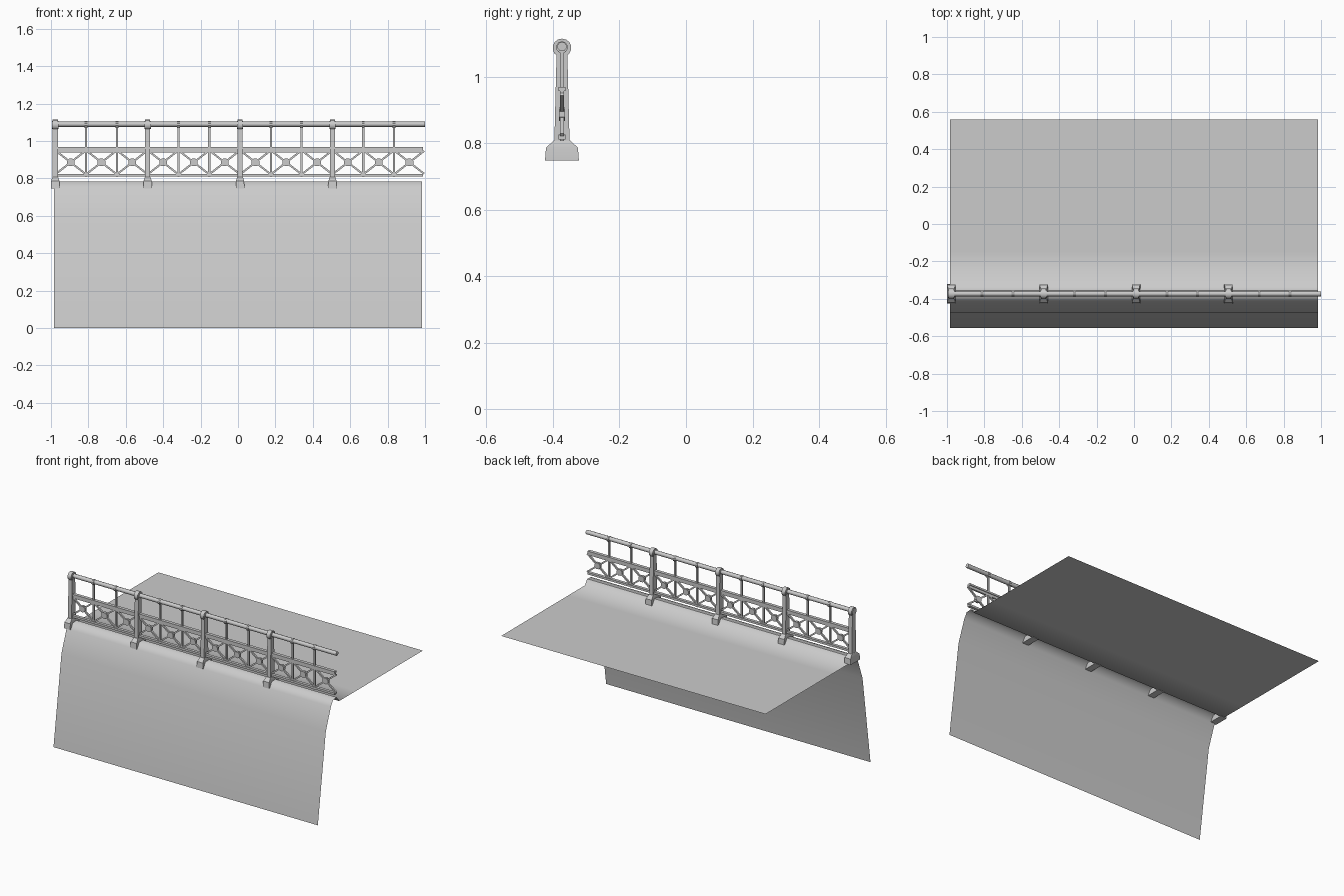
import bpy, bmesh
from math import pi, cos, sin, hypot, atan2
from mathutils import Matrix, Vector

if "Cube" in bpy.data.objects:
    bpy.data.objects.remove(bpy.data.objects["Cube"])

Y = -0.373
POSTS = [-0.977 + 0.494 * i for i in range(4)]
STEP = 0.494 / 3


def finish(name, bm, smooth=None):
    bmesh.ops.recalc_face_normals(bm, faces=bm.faces)
    me = bpy.data.meshes.new(name)
    bm.to_mesh(me)
    bm.free()
    ob = bpy.data.objects.new(name, me)
    bpy.context.collection.objects.link(ob)
    if smooth:
        bpy.ops.object.select_all(action='DESELECT')
        ob.select_set(True)
        bpy.context.view_layer.objects.active = ob
        bpy.ops.object.shade_smooth_by_angle(angle=smooth)
    return ob


def box(bm, c, size, angle=0):
    m = Matrix.Translation(c) @ Matrix.Rotation(angle, 4, 'Y') @ Matrix.Diagonal((*size, 1))
    bmesh.ops.create_cube(bm, size=1, matrix=m)


def cyl(bm, c, r, depth, axis, n=10):
    rot = {'X': Matrix.Rotation(pi / 2, 4, 'Y'), 'Y': Matrix.Rotation(pi / 2, 4, 'X'),
           'Z': Matrix()}[axis]
    bmesh.ops.create_cone(bm, cap_ends=True, segments=n, radius1=r, radius2=r, depth=depth,
                          matrix=Matrix.Translation(c) @ rot @ Matrix.Rotation(pi / n, 4, 'Z'))


def loft(bm, x, sections):
    # stacked rectangles: (z, half x, half y)
    rings = [[bm.verts.new((x + sx * hx, Y + sy * hy, z))
              for sx, sy in ((-1, -1), (1, -1), (1, 1), (-1, 1))] for z, hx, hy in sections]
    for a, b in zip(rings, rings[1:]):
        for i in range(4):
            bm.faces.new((a[i], a[(i + 1) % 4], b[(i + 1) % 4], b[i]))
    bm.faces.new(rings[0][::-1])
    bm.faces.new(rings[-1])


# embankment wall, curb and pavement: one open sheet
profile = [(-0.557, 0), (-0.472, 0.60), (-0.418, 0.745), (-0.395, 0.782), (-0.355, 0.785),
           (-0.33, 0.75), (-0.15, 0.75), (0.56, 0.75)]
bm = bmesh.new()
rows = [[bm.verts.new((x, y, z)) for x in (-0.985, 0.985)] for y, z in profile]
for a, b in zip(rows, rows[1:]):
    bm.faces.new((a[0], a[1], b[1], b[0]))
finish("embankment", bm, 1.0)

# main posts with footing and round head
for i, x in enumerate(POSTS):
    bm = bmesh.new()
    loft(bm, x, [(0.747, 0.023, 0.051), (0.786, 0.022, 0.048), (0.808, 0.015, 0.024)])
    loft(bm, x, [(0.80, 0.0135, 0.023), (1.075, 0.0135, 0.016)])
    cyl(bm, (x, Y, 1.086), 0.028, 0.027, 'X', 14)
    cyl(bm, (x, Y, 1.086), 0.022, 0.034, 'X', 14)
    finish(f"post_{i}", bm, 0.6)

# round handrail
bm = bmesh.new()
x0, x1 = POSTS[0], 1.0
cyl(bm, ((x0 + x1) / 2, Y, 1.09), 0.014, x1 - x0, 'X', 10)
finish("handrail", bm, 0.8)

# middle and lower rails
bm = bmesh.new()
x1 = 0.988
cx, L = (x0 + x1) / 2, x1 - x0
box(bm, (cx, Y, 0.963), (L, 0.022, 0.012))
box(bm, (cx, Y, 0.949), (L, 0.012, 0.018))
finish("middle_rail", bm)
bm = bmesh.new()
box(bm, (cx, Y, 0.818), (L, 0.020, 0.014))
finish("lower_rail", bm)

# slim balusters with collars around the handrail
bm = bmesh.new()
for x in POSTS:
    for k in (1, 2):
        bx = x + k * STEP
        box(bm, (bx, Y, 0.944), (0.011, 0.011, 0.275))
        cyl(bm, (bx, Y, 1.088), 0.018, 0.016, 'X', 10)
finish("balusters", bm, 0.6)

# crossed braces with centre bosses
bm = bmesh.new()
zlo, zhi = 0.823, 0.945
w, h, zc = STEP - 0.008, zhi - zlo, (zlo + zhi) / 2 + 0.002
for n in range(12):
    px = POSTS[0] + (n + 0.5) * STEP
    for s in (-1, 1):
        box(bm, (px, Y, zc), (hypot(w, h), 0.011, 0.010), s * atan2(h, w))
    cyl(bm, (px, Y, zc), 0.022, 0.018, 'Y', 8)
finish("cross_braces", bm)
